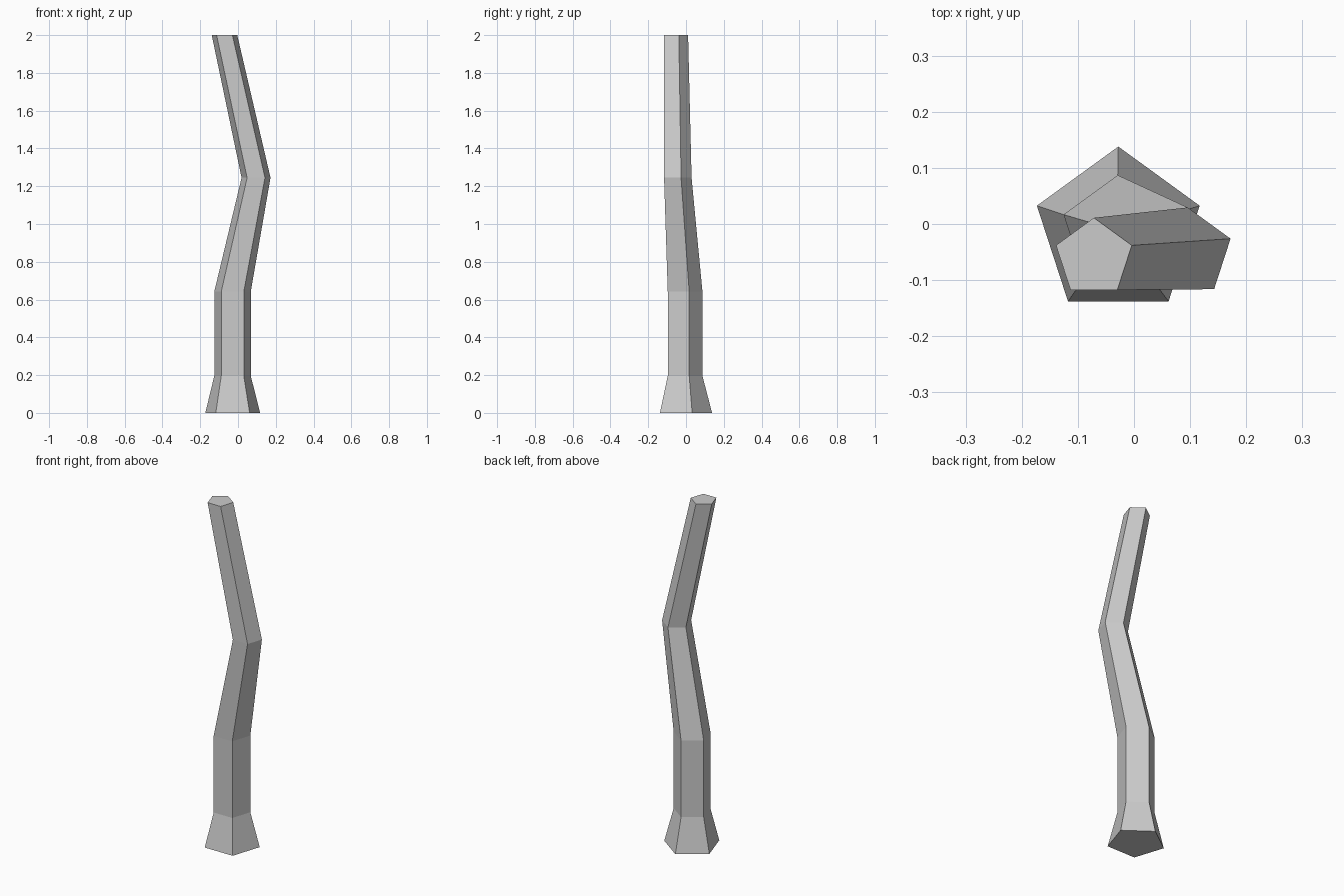
import bpy, bmesh
from math import cos, sin, pi

if "Cube" in bpy.data.objects:
    bpy.data.objects.remove(bpy.data.objects["Cube"])

SIDES = 5
# Trunk sections, bottom to top: centre x, centre y, height, radius
SECTIONS = [
    (-0.028, -0.0145, 0.0, 0.1525),    # flared foot
    (-0.029, -0.0145, 0.196, 0.1015),
    (-0.029, -0.0145, 0.642, 0.1015),  # first bend
    (0.0955, -0.051, 1.245, 0.0805),   # second bend
    (-0.0715, -0.060, 2.0, 0.071),     # cut top
]


def ring(bm, cx, cy, z, r):
    """Level pentagon with one corner pointing to the back."""
    angles = [pi / 2 + 2 * pi * i / SIDES for i in range(SIDES)]
    return [bm.verts.new((cx + r * cos(a), cy + r * sin(a), z)) for a in angles]


# Bent trunk: sections joined by flat sides, closed at both ends
bm = bmesh.new()
rings = [ring(bm, *s) for s in SECTIONS]
for low, high in zip(rings, rings[1:]):
    for i in range(SIDES):
        j = (i + 1) % SIDES
        bm.faces.new((low[i], low[j], high[j], high[i]))
bm.faces.new(rings[0][::-1])
bm.faces.new(rings[-1])
bmesh.ops.recalc_face_normals(bm, faces=bm.faces)

mesh = bpy.data.meshes.new("bent_trunk")
bm.to_mesh(mesh)
bm.free()
bpy.context.collection.objects.link(bpy.data.objects.new("bent_trunk", mesh))
